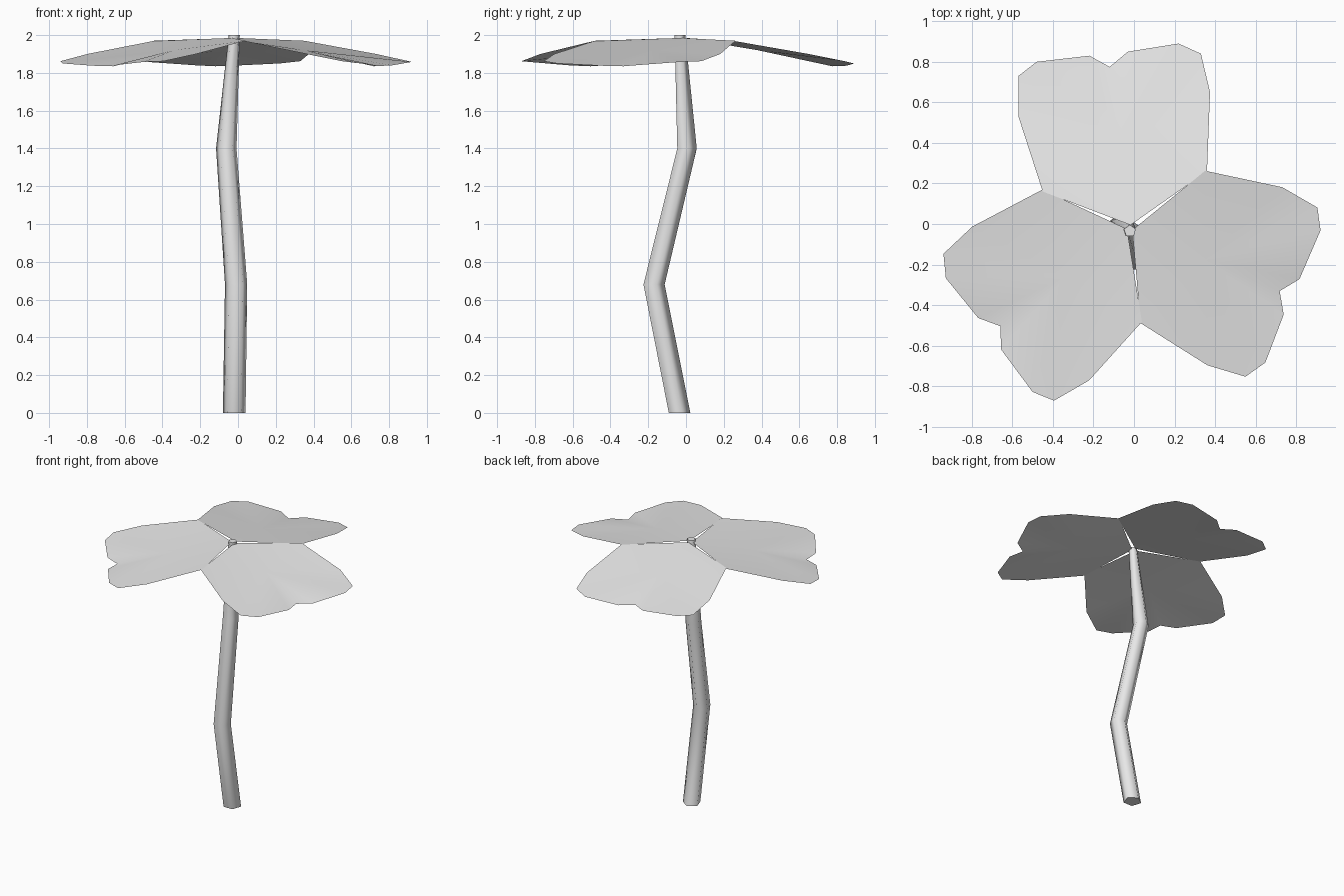
import bpy
import bmesh
import math
from mathutils import Matrix, Vector

cube = bpy.data.objects.get("Cube")
if cube:
    bpy.data.objects.remove(cube, do_unlink=True)

grey = bpy.data.materials.new("pale_grey")
grey.use_nodes = True
colour = (0.8, 0.8, 0.8, 1)
grey.diffuse_color = colour
grey.node_tree.nodes["Principled BSDF"].inputs["Base Color"].default_value = colour


def finish(bm, name):
    mesh = bpy.data.meshes.new(name)
    bm.to_mesh(mesh)
    bm.free()
    mesh.materials.append(grey)
    obj = bpy.data.objects.new(name, mesh)
    bpy.context.collection.objects.link(obj)
    return obj


# Stem: a tapering, kinked five-sided tube
SIDES = 5
stem_path = [  # x, y, z, radius
    (-0.02, -0.04, 0.0, 0.063),
    (-0.01, -0.175, 0.68, 0.062),
    (-0.062, 0.0, 1.4, 0.057),
    (-0.02, -0.035, 2.0, 0.031),
]
bm = bmesh.new()
rings = []
for x, y, z, r in stem_path:
    ring = []
    for i in range(SIDES):
        a = math.pi / 2 + math.tau * i / SIDES
        ring.append(bm.verts.new((x + r * math.cos(a), y + r * math.sin(a), z)))
    rings.append(ring)
for low, high in zip(rings, rings[1:]):
    for i in range(SIDES):
        j = (i + 1) % SIDES
        bm.faces.new((low[i], low[j], high[j], high[i])).smooth = True
bm.faces.new(rings[0][::-1])
bm.faces.new(rings[-1])
for ring in (rings[0], rings[-1]):
    for i in range(SIDES):
        bm.edges.get((ring[i], ring[(i + 1) % SIDES])).smooth = False
finish(bm, "stem")

# Leaflets: one notched heart, folded along its midrib, turned three times
hub = Vector((-0.02, -0.02, 0))
base = (0.003, 0.015, 1.985)
midrib = (-0.05, 0.40, 1.92)
outline = [
    (-0.43, 0.18, 1.97), (-0.55, 0.55, 1.90), (-0.55, 0.75, 1.862),
    (-0.46, 0.82, 1.858), (-0.20, 0.85, 1.84), (-0.10, 0.795, 1.835),
    (-0.01, 0.87, 1.838), (0.24, 0.91, 1.85), (0.35, 0.86, 1.862),
    (0.395, 0.67, 1.90), (0.38, 0.28, 1.968),
]
for n, name in enumerate(("back_leaf", "right_side_leaf", "left_side_leaf")):
    bm = bmesh.new()
    centre = bm.verts.new(midrib)
    rim = [bm.verts.new(p) for p in [base] + outline]
    for a, b in zip(rim, rim[1:] + rim[:1]):
        bm.faces.new((centre, b, a)).smooth = True
    turn = Matrix.Rotation(math.tau * n / 3, 4, "Z")
    bm.transform(Matrix.Translation(hub) @ turn)
    finish(bm, name)
